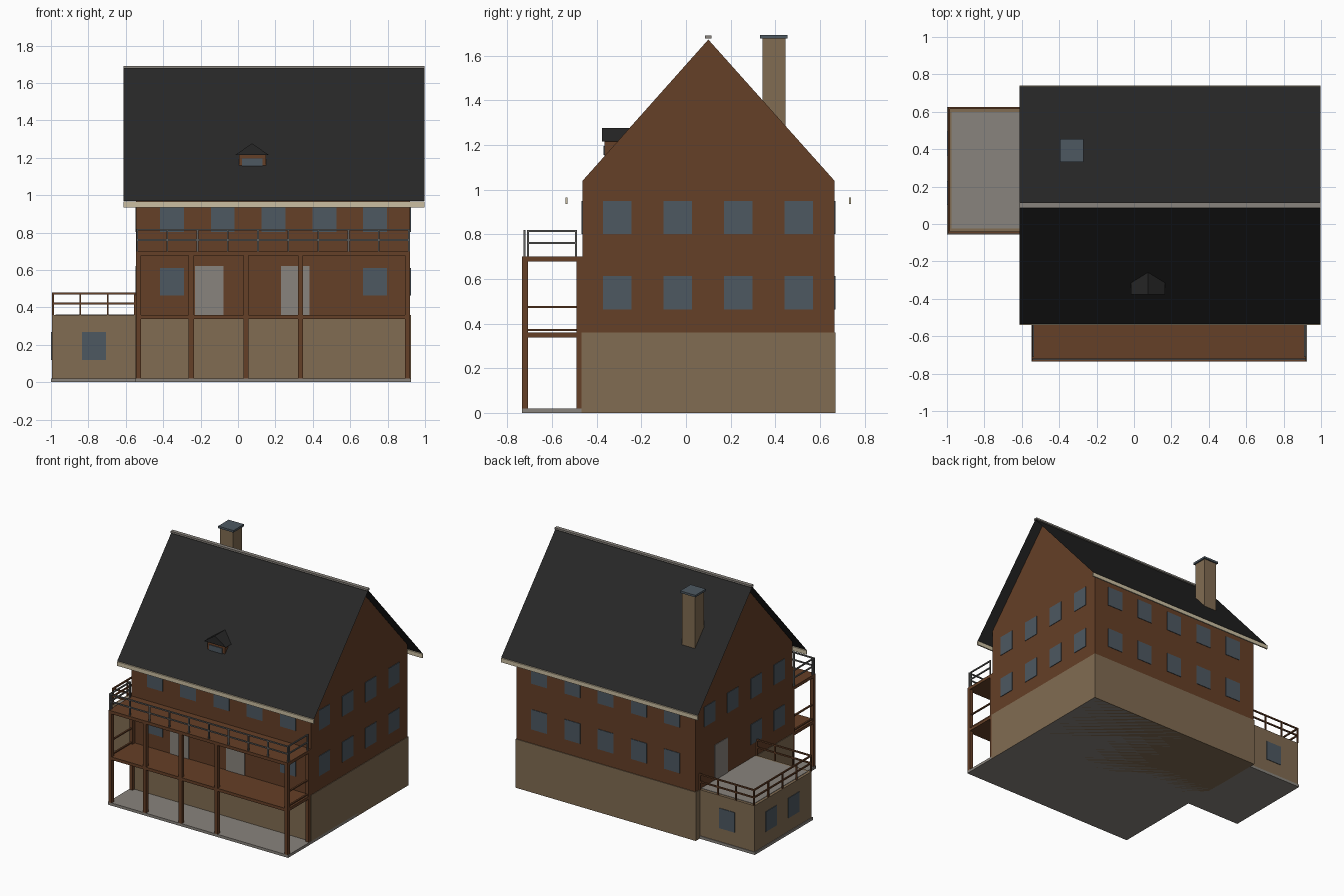
import bpy, bmesh
from mathutils import Matrix, Vector

cube = bpy.data.objects.get("Cube")
if cube:
    bpy.data.objects.remove(cube, do_unlink=True)


def material(name, r, g, b):
    m = bpy.data.materials.new(name)
    m.use_nodes = True
    m.diffuse_color = (r, g, b, 1)
    bsdf = next(n for n in m.node_tree.nodes if n.type == 'BSDF_PRINCIPLED')
    bsdf.inputs["Base Color"].default_value = (r, g, b, 1)
    bsdf.inputs["Roughness"].default_value = 0.9
    return m


WOOD = material("brown wood", 0.13, 0.05, 0.02)
STONE = material("tan stone", 0.22, 0.15, 0.085)
SLATE = material("dark slate", 0.02, 0.02, 0.02)
GLASS = material("blue grey glass", 0.075, 0.098, 0.12)
CONCRETE = material("grey concrete", 0.25, 0.23, 0.205)
CREAM = material("cream trim", 0.6, 0.52, 0.36)
METAL = material("grey metal", 0.12, 0.12, 0.115)


def finish(name, bm, mat):
    mesh = bpy.data.meshes.new(name)
    bm.to_mesh(mesh)
    bm.free()
    mesh.materials.append(mat)
    ob = bpy.data.objects.new(name, mesh)
    bpy.context.scene.collection.objects.link(ob)
    return ob


def boxes(name, mat, spans):
    """One object from boxes given as (x0, x1, y0, y1, z0, z1)."""
    bm = bmesh.new()
    for x0, x1, y0, y1, z0, z1 in spans:
        place = Matrix.Translation(((x0 + x1) / 2, (y0 + y1) / 2, (z0 + z1) / 2))
        size = Matrix.Diagonal((x1 - x0, y1 - y0, z1 - z0, 1))
        bmesh.ops.create_cube(bm, size=1, matrix=place @ size)
    return finish(name, bm, mat)


def prism(name, mat, profile, sweep):
    """Extrude a closed 3D profile along a vector."""
    bm = bmesh.new()
    face = bm.faces.new([bm.verts.new(p) for p in profile])
    ext = bmesh.ops.extrude_face_region(bm, geom=[face], use_keep_orig=True)
    moved = [v for v in ext["geom"] if isinstance(v, bmesh.types.BMVert)]
    bmesh.ops.translate(bm, vec=sweep, verts=moved)
    bmesh.ops.recalc_face_normals(bm, faces=bm.faces)
    return finish(name, bm, mat)


def railing(name, mat, start, end, count, z0, rails, t=0.01):
    """Evenly spaced posts with horizontal bars between two plan points."""
    a, b = Vector(start), Vector(end)
    h = t / 2
    spans = []
    for i in range(count + 1):
        p = a.lerp(b, i / count)
        spans.append((p.x - h, p.x + h, p.y - h, p.y + h, z0, max(rails)))
    for z in rails:
        spans.append((min(a.x, b.x) - h, max(a.x, b.x) + h,
                      min(a.y, b.y) - h, max(a.y, b.y) + h, z - t, z))
    return boxes(name, mat, spans)


# Main dimensions
L, R, F, B = -0.545, 0.92, -0.463, 0.665
MID, EAVE, PEAK = 0.1, 1.04, 1.672
FLOOR, DECK, PORCH = 0.36, 0.70, -0.735
SLOPE = (PEAK - EAVE) / (B - MID)
ROOF_L, ROOF_R = -0.613, 0.996
AL, AF, AB = -0.995, -0.045, 0.62

# House walls and foundations
prism("timber_walls", WOOD,
      [(L, F, FLOOR), (L, B, FLOOR), (L, B, EAVE), (L, MID, PEAK), (L, F, EAVE)],
      (R - L, 0, 0))
boxes("stone_base", STONE, [(L - 0.004, R + 0.004, F - 0.005, B + 0.005, 0, FLOOR)])
boxes("ground_slab", CONCRETE, [(L - 0.004, R + 0.004, PORCH, B, 0, 0.02),
                                (-1, L, AF - 0.01, AB + 0.005, 0, 0.02)])

# Thin roof slopes, eave boards and ridge cap
for side, label in ((-1, "front"), (1, "back")):
    y = MID + side * 0.635
    z = PEAK + 0.006 - SLOPE * 0.635
    bm = bmesh.new()
    pts = [(ROOF_L, y, z), (ROOF_R, y, z),
           (ROOF_R, MID, PEAK + 0.006), (ROOF_L, MID, PEAK + 0.006)]
    bm.faces.new([bm.verts.new(p) for p in (pts if side < 0 else pts[::-1])])
    finish(label + "_roof", bm, SLATE)
    boxes(label + "_eave_board", CREAM,
          [(ROOF_L, ROOF_R, y - 0.005, y + 0.005, 0.935, 0.965)])
boxes("ridge_cap", CONCRETE, [(ROOF_L, ROOF_R, MID - 0.014, MID + 0.014, 1.677, 1.69)])

# Chimney
boxes("chimney", STONE, [(-0.385, -0.28, 0.342, 0.445, 1.22, 1.68)])
boxes("chimney_cap", GLASS, [(-0.395, -0.27, 0.332, 0.455, 1.677, 1.692)])

# Dormer
boxes("dormer_body", WOOD, [(0.005, 0.15, -0.365, -0.22, 1.13, 1.216)])
boxes("dormer_window", GLASS, [(0.022, 0.13, -0.37, -0.364, 1.155, 1.195)])
prism("dormer_roof", SLATE,
      [(-0.015, -0.377, 1.215), (0.165, -0.377, 1.215), (0.075, -0.377, 1.277)],
      (0, 0.13, 0))

# Windows and doors as thin plates
W, H, T = 0.064, 0.148, 0.004
XS = [-0.353 + 0.2715 * i for i in range(5)]
YS = [-0.307 + 0.2705 * i for i in range(4)]
LOW, HIGH, CELLAR = 0.464, 0.802, 0.12


def plate_y(x, y, z, w=W, h=H):
    return (x - w, x + w, y - T, y + T, z, z + h)


def plate_x(x, y, z, w=W, h=H):
    return (x - T, x + T, y - w, y + w, z, z + h)


boxes("front_windows", GLASS, [plate_y(x, F, HIGH) for x in XS]
      + [plate_y(x, F, LOW) for x in (XS[0], XS[-1])])
boxes("back_windows", GLASS, [plate_y(x, B, z) for x in XS for z in (LOW, HIGH)])
boxes("right_windows", GLASS, [plate_x(R, y, z) for y in YS for z in (LOW, HIGH)])
boxes("left_windows", GLASS, [plate_x(L, y, HIGH) for y in YS]
      + [plate_x(L, y, LOW) for y in YS[:2]])
boxes("annex_windows", GLASS,
      [plate_y(-0.77, y, CELLAR) for y in (AF, AB)]
      + [plate_x(AL, y, CELLAR) for y in (0.165, 0.43)])
boxes("doors", CONCRETE,
      [plate_y(x, F, FLOOR, 0.076, 0.262) for x in (-0.153, 0.305)]
      + [plate_x(L, 0.37, FLOOR, 0.076, 0.262)])

# Side annex with roof terrace
boxes("annex", STONE, [(AL, L, AF, AB, 0.01, FLOOR)])
boxes("terrace_floor", CONCRETE, [(AL + 0.02, L, AF + 0.02, AB - 0.02, FLOOR - 0.01, FLOOR + 0.003)])
TR = (0.425, 0.48)
railing("terrace_rail_front", WOOD, (AL + 0.005, AF), (L - 0.005, AF), 3, FLOOR, TR)
railing("terrace_rail_back", WOOD, (AL + 0.005, AB), (L - 0.005, AB), 3, FLOOR, TR)
railing("terrace_rail_left", WOOD, (AL + 0.005, AF), (AL + 0.005, AB), 4, FLOOR, TR)

# Two-storey porch: decks, posts and rails
boxes("porch_decks", WOOD, [(L, R, PORCH, F, 0.338, FLOOR),
                            (L, R, PORCH, F, 0.677, DECK)])
P = 0.0135
posts = [(x - P, x + P, PORCH, PORCH + 2 * P, 0.02, 0.68)
         for x in (L + P, -0.25, 0.042, 0.335, R - P)]
posts += [(x - P, x + P, F - 2 * P, F, 0.02, 0.68) for x in (L + P, R - P)]
boxes("porch_posts", WOOD, posts)
boxes("porch_end_rails", WOOD,
      [(x - 0.006, x + 0.006, PORCH + P, F - P, z, z + 0.009)
       for x in (L + P, R - P) for z in (0.366, 0.47)])

# Upper balcony railing
BR = (0.765, 0.82)
railing("balcony_rail_front", METAL, (L + 0.006, PORCH + 0.012),
        (R - 0.006, PORCH + 0.012), 9, DECK, BR, 0.009)
for x, label in ((L + 0.006, "left"), (R - 0.006, "right")):
    railing("balcony_rail_" + label, METAL, (x, PORCH + 0.028), (x, F - 0.03),
            1, DECK, BR, 0.009)
